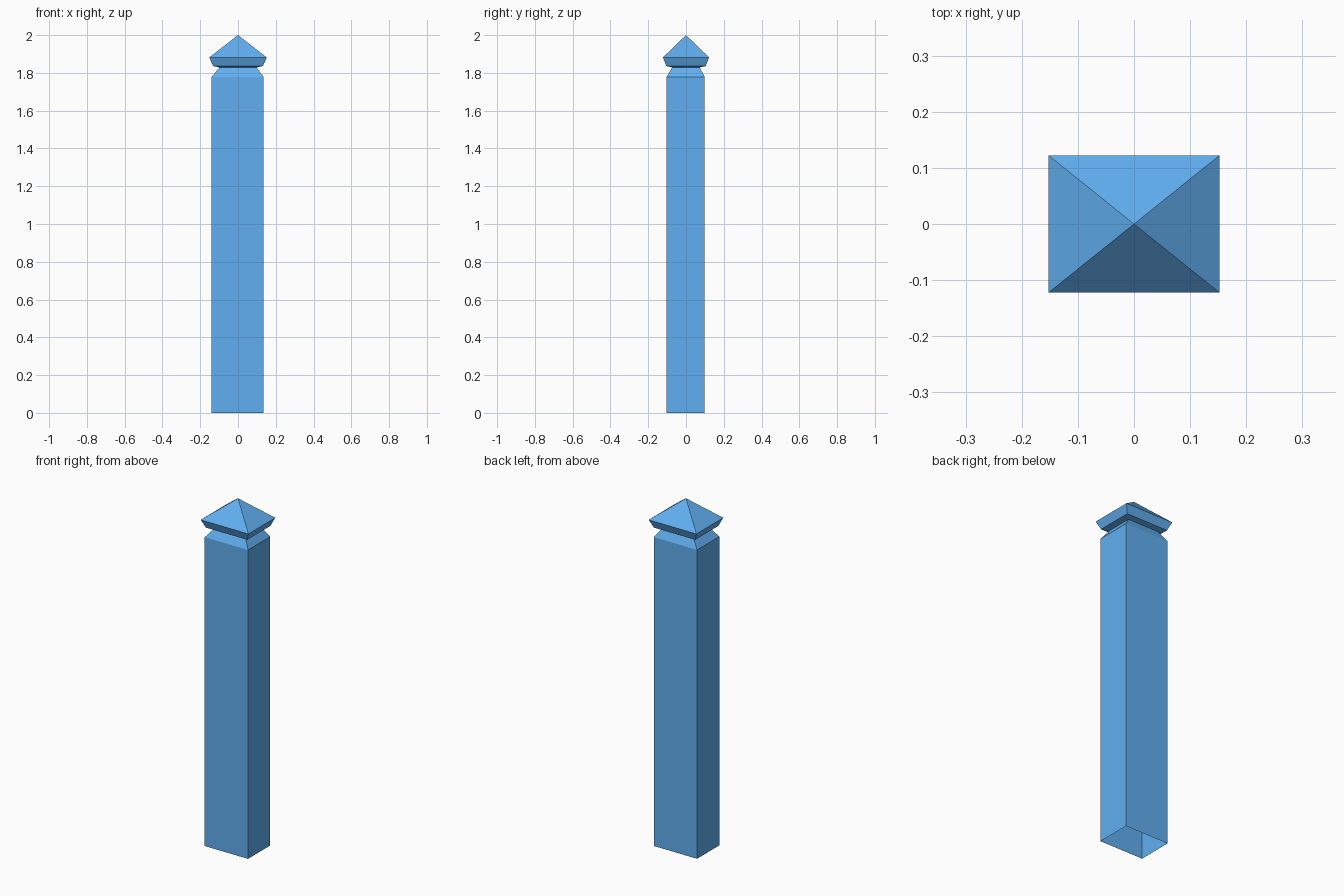
import bpy, bmesh

if "Cube" in bpy.data.objects:
    bpy.data.objects.remove(bpy.data.objects["Cube"])

# Blue paint shared by both parts
blue = bpy.data.materials.new("blue_paint")
blue.diffuse_color = (0.12, 0.43, 0.88, 1)
blue.use_nodes = True
blue.node_tree.nodes["Principled BSDF"].inputs["Base Color"].default_value = blue.diffuse_color


def loft(name, rings, apex=None):
    """Skin stacked rectangles (x centre, y centre, half x, half y, z), ends left open."""
    bm = bmesh.new()
    loops = []
    for cx, cy, hx, hy, z in rings:
        loops.append([bm.verts.new((cx + sx * hx, cy + sy * hy, z))
                      for sx, sy in ((-1, -1), (1, -1), (1, 1), (-1, 1))])
    for low, high in zip(loops, loops[1:]):
        for i in range(4):
            j = (i + 1) % 4
            bm.faces.new((low[i], low[j], high[j], high[i]))
    if apex:
        tip = bm.verts.new(apex)
        for i in range(4):
            bm.faces.new((loops[-1][i], loops[-1][(i + 1) % 4], tip))
    mesh = bpy.data.meshes.new(name)
    bm.to_mesh(mesh)
    bm.free()
    mesh.materials.append(blue)
    obj = bpy.data.objects.new(name, mesh)
    bpy.context.collection.objects.link(obj)
    return obj


# Post shaft with open foot, tapering into the neck
shaft_top = (-0.002, -0.002, 0.138, 0.101, 1.778)
neck = (0, 0, 0.098, 0.073, 1.829)
loft("post_shaft", [shaft_top[:4] + (0.0,), shaft_top, neck])

# Cap: underside, flared rim and pyramid top
loft("post_cap", [neck,
                  (0, 0, 0.132, 0.104, 1.836),
                  (0, 0, 0.152, 0.122, 1.882)], apex=(0, 0, 2.0))
